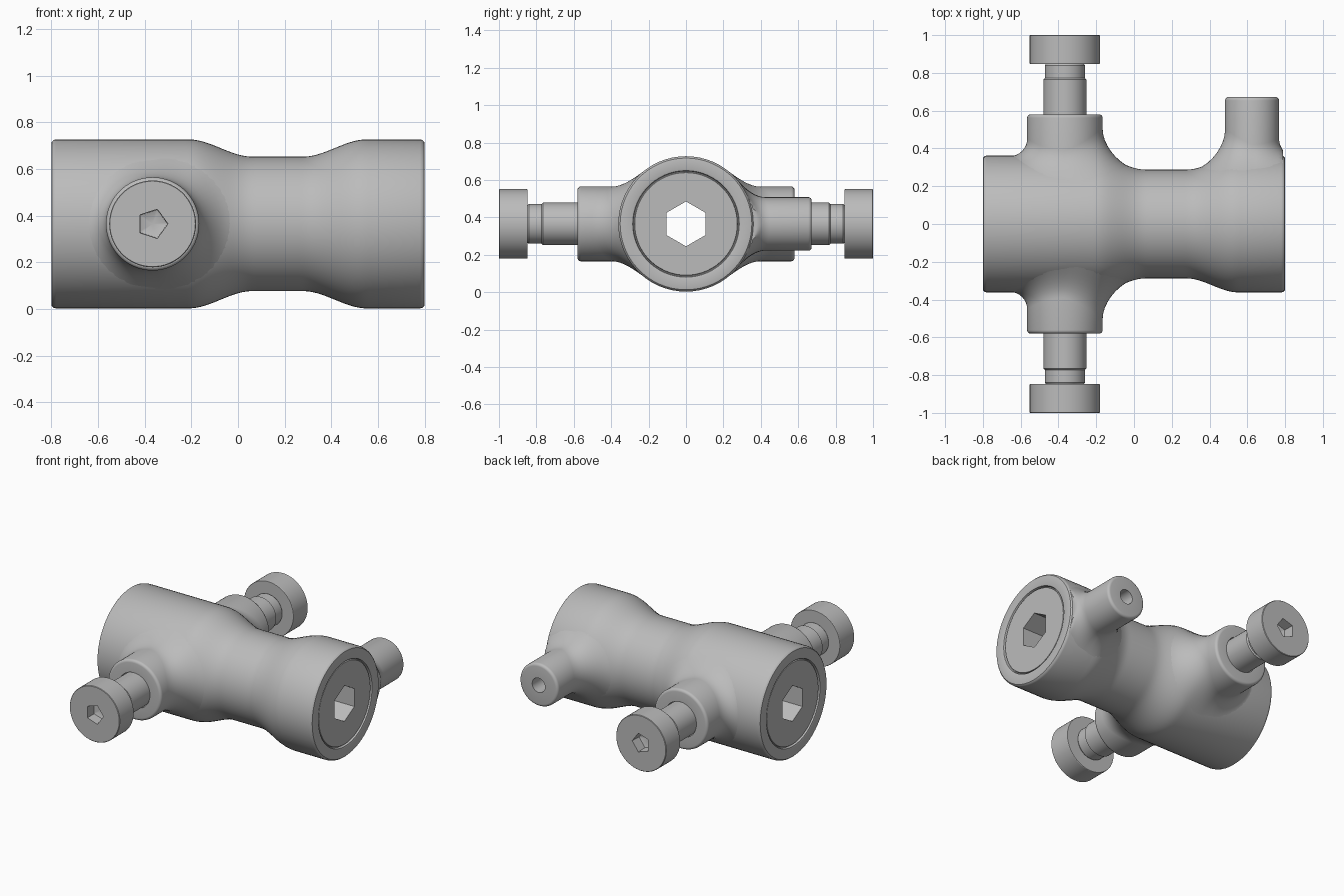
import bpy, bmesh, math

cube = bpy.data.objects.get("Cube")
if cube:
    bpy.data.objects.remove(cube)

STEEL = bpy.data.materials.new("plain grey steel")
STEEL.use_nodes = True
GREY = (0.5, 0.5, 0.5, 1)
STEEL.diffuse_color = GREY
STEEL.node_tree.nodes["Principled BSDF"].inputs["Base Color"].default_value = GREY

AXIS_Z = 0.365      # height shared by every axis
BODY_R, NECK_R = 0.362, 0.288
SEGMENTS = 60


def build(name, rings, cap_start=False, cap_end=False):
    """Skin a list of closed rings of points and shade the result."""
    bm = bmesh.new()
    loops = [[bm.verts.new(p) for p in ring] for ring in rings]
    for a, b in zip(loops, loops[1:]):
        for i in range(SEGMENTS):
            j = (i + 1) % SEGMENTS
            bm.faces.new((a[i], a[j], b[j], b[i]))
    if cap_start:
        bm.faces.new(loops[0])
    if cap_end:
        bm.faces.new(loops[-1])
    bmesh.ops.remove_doubles(bm, verts=bm.verts, dist=1e-5)
    bmesh.ops.recalc_face_normals(bm, faces=bm.faces)
    mesh = bpy.data.meshes.new(name)
    bm.to_mesh(mesh)
    bm.free()
    mesh.materials.append(STEEL)
    obj = bpy.data.objects.new(name, mesh)
    bpy.context.collection.objects.link(obj)
    bpy.ops.object.select_all(action='DESELECT')
    obj.select_set(True)
    bpy.context.view_layer.objects.active = obj
    bpy.ops.object.shade_smooth_by_angle(angle=math.radians(32))
    return obj


def angles():
    return [2 * math.pi * i / SEGMENTS for i in range(SEGMENTS)]


def polygon_radius(r, a, sides):
    """Distance to the edge of a regular polygon, or a circle when sides is 0."""
    if not sides:
        return r
    step = 2 * math.pi / sides
    return r * math.cos(step / 2) / math.cos(a % step - step / 2)


def side_ring(x, y, r, sides=0):
    """Ring around a y-directed axis."""
    return [(x + polygon_radius(r, a, sides) * math.cos(a), y,
             AXIS_Z + polygon_radius(r, a, sides) * math.sin(a)) for a in angles()]


def body_ring(x, r, sides=0):
    """Ring around the x axis, first corner pointing up."""
    return [(x, polygon_radius(r, a, sides) * math.sin(a),
             AXIS_Z + polygon_radius(r, a, sides) * math.cos(a)) for a in angles()]


def body_radius(x):
    """Outer radius of the waisted body along its length."""
    if x < 0.16:
        t = (0.06 - x) / 0.27
    else:
        t = (x - 0.28) / 0.27
    t = min(max(t, 0), 1)
    return NECK_R + (BODY_R - NECK_R) * t * t * (3 - 2 * t)


# Waisted body with rounded ends, end plugs and a hexagonal through hole
def end_profile(s):
    return [body_ring(s * x, r, n) for x, r, n in (
        (0.78, 0.12, 6), (0.792, 0.12, 6), (0.792, 0.274, 0), (0.782, 0.277, 0),
        (0.782, 0.281, 0), (0.797, 0.285, 0), (0.8, 0.295, 0), (0.8, 0.342, 0),
        (0.798, 0.352, 0), (0.791, 0.359, 0), (0.78, BODY_R, 0))]


middle = [body_ring(x / 50, body_radius(x / 50)) for x in range(-12, 30)]
rings = end_profile(-1) + middle + end_profile(1)[::-1]
build("body", rings + rings[:1])


# Side boss whose foot blends into the curved body
def boss(name, x, side, r, tip, neck_dir, hole, hole_depth):
    def foot_ring(t):
        ring = []
        for a in angles():
            fillet = 0.09 + 0.06 * max(0, neck_dir * math.cos(a))
            d = r + fillet * (1 - math.sin(t))
            px = min(max(x + d * math.cos(a), -0.79), 0.79)
            dz = d * math.sin(a)
            y = math.sqrt(body_radius(px) ** 2 - dz ** 2)
            y += fillet * (1 - math.cos(t)) - 0.002
            ring.append((px, side * y, AXIS_Z + dz))
        return ring

    rings = [foot_ring(math.pi / 2 * i / 8) for i in range(9)]
    bevel = 0.018
    for i in range(5):
        a = math.pi / 2 * i / 4
        rings.append(side_ring(x, side * (tip - bevel + bevel * math.sin(a)),
                               r - bevel + bevel * math.cos(a)))
    rings += [side_ring(x, side * tip, hole), side_ring(x, side * (tip - hole_depth), hole)]
    build(name, rings, cap_end=True)


# Cap screw with a stepped shank and a recessed drive socket
def screw(name, x, side):
    profile = ((0.5, 0.114, 0), (0.765, 0.114, 0), (0.772, 0.106, 0), (0.84, 0.106, 0),
               (0.848, 0.1, 0), (0.848, 0.184, 0), (0.851, 0.186, 0), (0.997, 0.186, 0),
               (1.0, 0.183, 0), (1.0, 0.066, 5), (0.93, 0.064, 5), (0.91, 0, 0))
    build(name, [side_ring(x, side * y, r, n) for y, r, n in profile], cap_start=True)


SCREW_X = -0.366
for label, side in (("front", -1), ("back", 1)):
    boss(label + "_boss", SCREW_X, side, 0.2, 0.58, 1, 0.118, 0.06)
    screw(label + "_screw", SCREW_X, side)

# Drilled side nipple at the other end
boss("back_nipple", 0.625, 1, 0.143, 0.672, -1, 0.048, 0.15)
